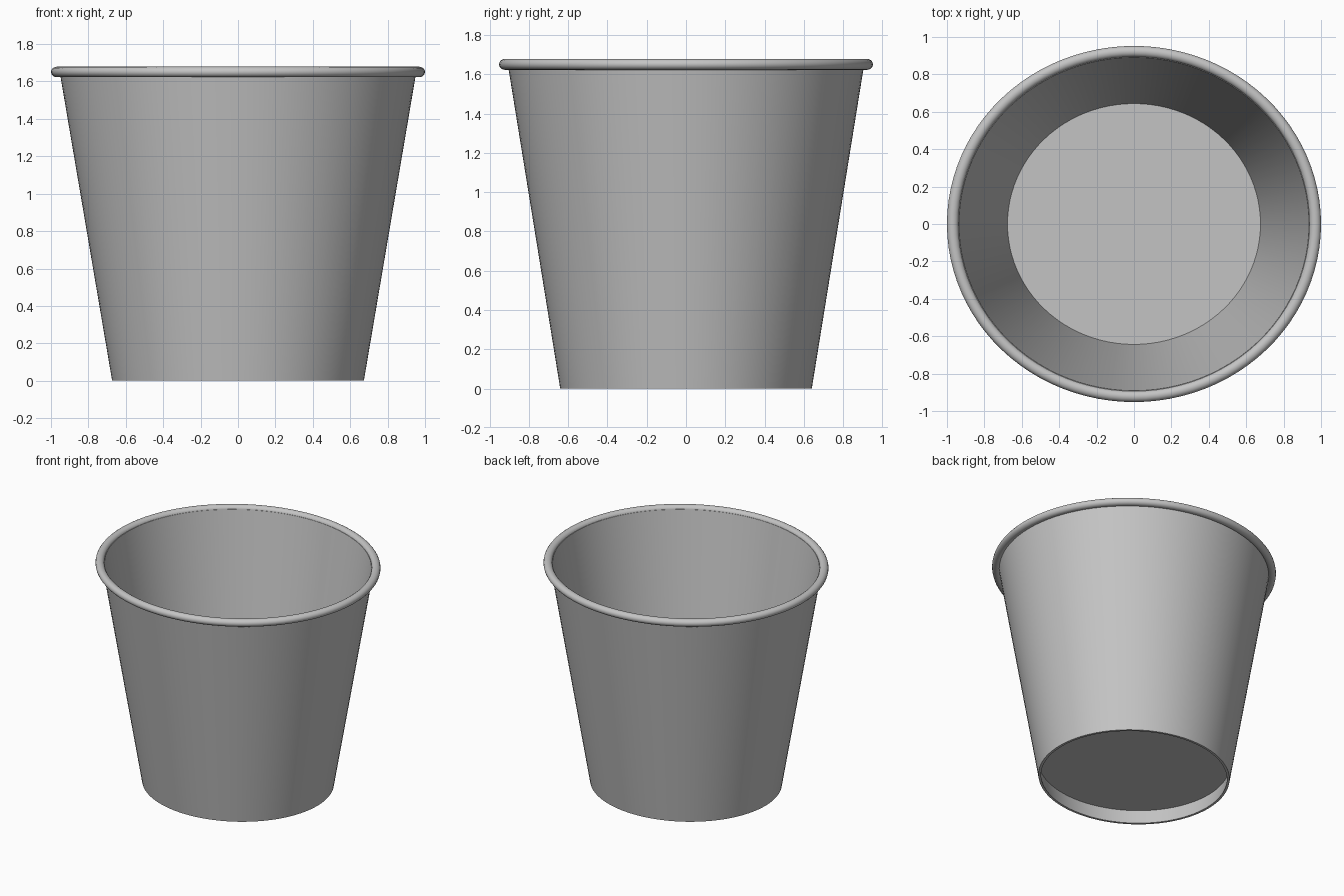
import bpy, bmesh, math

if "Cube" in bpy.data.objects:
    bpy.data.objects.remove(bpy.data.objects["Cube"])

SEGMENTS = 96
OVAL = 0.952  # depth relative to width

gray = bpy.data.materials.new("plain gray")
gray.diffuse_color = (0.55, 0.55, 0.55, 1)
gray.use_nodes = True
gray.node_tree.nodes["Principled BSDF"].inputs["Base Color"].default_value = gray.diffuse_color


def finish(name, bm, angle=35):
    bmesh.ops.recalc_face_normals(bm, faces=bm.faces)
    mesh = bpy.data.meshes.new(name)
    bm.to_mesh(mesh)
    bm.free()
    obj = bpy.data.objects.new(name, mesh)
    bpy.context.collection.objects.link(obj)
    mesh.materials.append(gray)
    bpy.ops.object.select_all(action='DESELECT')
    obj.select_set(True)
    bpy.context.view_layer.objects.active = obj
    bpy.ops.object.shade_smooth_by_angle(angle=math.radians(angle))
    return obj


def lathe(name, profile):
    """Sweep a closed (radius, z) profile around an oval."""
    bm = bmesh.new()
    rings = []
    for i in range(SEGMENTS):
        a = 2 * math.pi * i / SEGMENTS
        rings.append([bm.verts.new((r * math.cos(a), r * math.sin(a) * OVAL, z))
                      for r, z in profile])
    n = len(profile)
    for i in range(SEGMENTS):
        p, q = rings[i], rings[(i + 1) % SEGMENTS]
        for j in range(n):
            k = (j + 1) % n
            bm.faces.new((p[j], q[j], q[k], p[k]))
    return finish(name, bm)


# Tapered wall, open at both ends
lathe("wall", [(0.673, 0), (0.954, 1.655), (0.936, 1.655), (0.655, 0)])

# Rolled rim
lathe("rolled_rim", [(0.969 + 0.031 * math.cos(2 * math.pi * i / 16),
                      1.651 + 0.028 * math.sin(2 * math.pi * i / 16))
                     for i in range(16)])

# Floor, raised above the bottom edge
bm = bmesh.new()
bmesh.ops.create_cone(bm, cap_ends=True, segments=SEGMENTS,
                      radius1=0.678, radius2=0.681, depth=0.016)
for v in bm.verts:
    v.co.y *= OVAL
    v.co.z += 0.118
finish("floor", bm)
